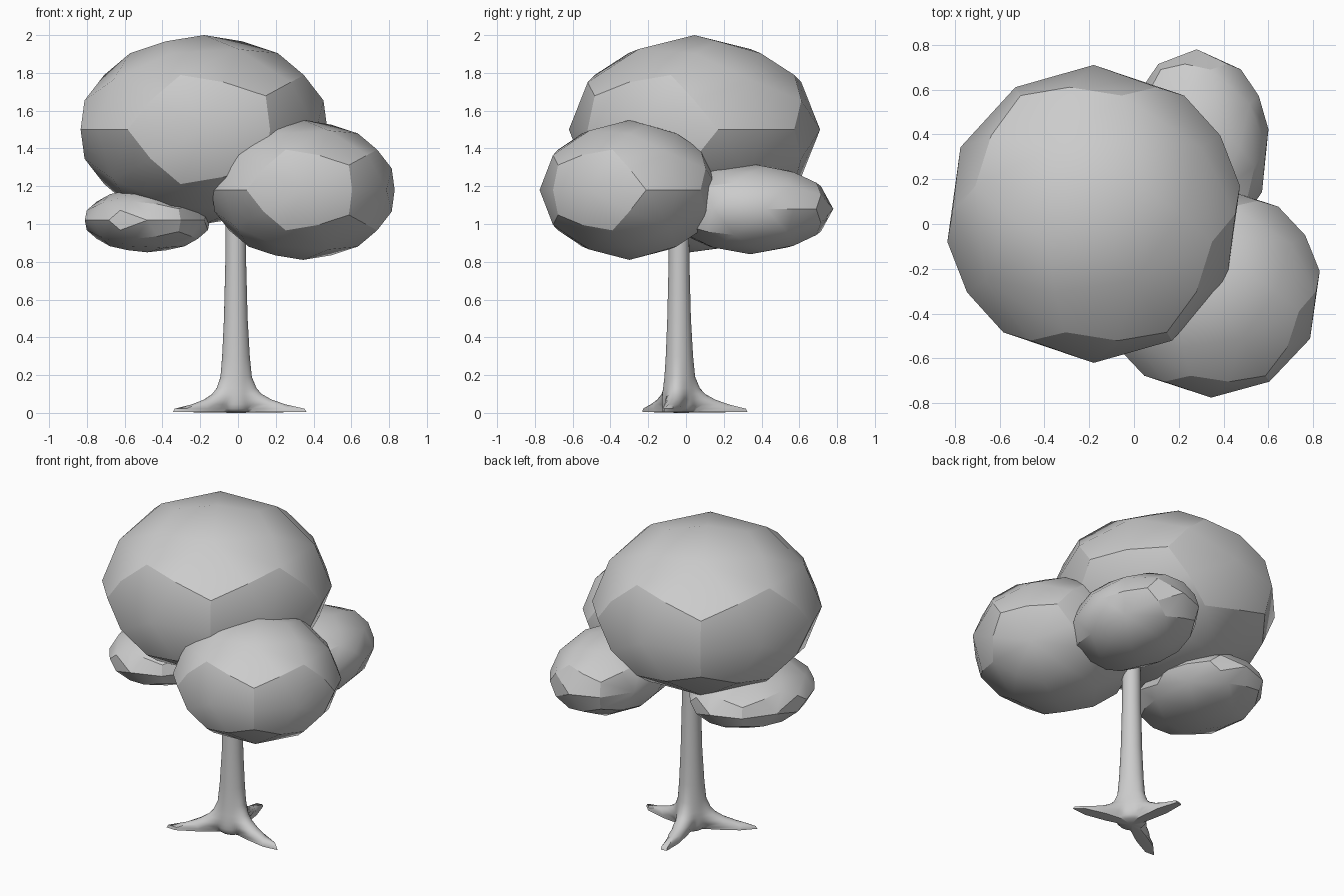
import bpy, bmesh, math
from mathutils import Matrix

if "Cube" in bpy.data.objects:
    bpy.data.objects.remove(bpy.data.objects["Cube"])


def finish(name, bm, angle):
    bmesh.ops.recalc_face_normals(bm, faces=bm.faces)
    me = bpy.data.meshes.new(name)
    bm.to_mesh(me)
    bm.free()
    ob = bpy.data.objects.new(name, me)
    bpy.context.collection.objects.link(ob)
    bpy.ops.object.select_all(action='DESELECT')
    ob.select_set(True)
    bpy.context.view_layer.objects.active = ob
    bpy.ops.object.shade_smooth_by_angle(angle=math.radians(angle))
    return ob


# Leaf clump: icosahedron with split edges and poked faces, pushed to a sphere
def foliage(name, centre, radii):
    bm = bmesh.new()
    bmesh.ops.create_icosphere(bm, subdivisions=1, radius=1)
    for e in list(bm.edges):
        bmesh.utils.edge_split(e, e.verts[0], 0.5)
    bmesh.ops.poke(bm, faces=bm.faces[:])
    for v in bm.verts:
        v.co.normalize()
    turn = Matrix.Rotation(math.pi / 2, 4, 'X')
    size = Matrix.Diagonal((*radii, 1))
    bm.transform(Matrix.Translation(centre) @ size @ turn)
    return finish(name, bm, 30)


foliage("crown_main", (-0.18, 0.045, 1.50), (0.665, 0.665, 0.50))
foliage("crown_front_right", (0.345, -0.30, 1.18), (0.493, 0.475, 0.37))
foliage("crown_left", (-0.48, 0.02, 1.02), (0.337, 0.42, 0.17))
foliage("crown_back_right", (0.28, 0.34, 1.08), (0.326, 0.44, 0.24))

# Trunk with three spreading roots: height, radius between roots, root reach, lobe width
RINGS = [(0.005, 0.070, 0.385, 0.20), (0.022, 0.085, 0.375, 0.20),
         (0.045, 0.090, 0.270, 0.30), (0.070, 0.090, 0.195, 0.40),
         (0.100, 0.088, 0.140, 0.48), (0.130, 0.084, 0.112, 0.50),
         (0.190, 0.077, 0.086, 0.50), (0.300, 0.070, 0.075, 0.50),
         (0.500, 0.062, 0.063, 0.50), (0.800, 0.055, 0.055, 0.50),
         (1.150, 0.052, 0.052, 0.50)]
ROOTS = [math.radians(a) for a in (211, 349, 99)]
N = 60
bm = bmesh.new()
loops = []
for z, r0, reach, w in RINGS:
    loop = []
    for i in range(N):
        a = 2 * math.pi * i / N
        lobe = sum(math.exp(-(math.remainder(a - t, 2 * math.pi) / w) ** 2) for t in ROOTS)
        r = r0 + (reach - r0) * min(lobe, 1)
        loop.append(bm.verts.new((-0.012 + r * math.cos(a), -0.037 + r * math.sin(a), z)))
    loops.append(loop)
for lo, hi in zip(loops, loops[1:]):
    for i in range(N):
        j = (i + 1) % N
        bm.faces.new((lo[i], lo[j], hi[j], hi[i]))
bm.faces.new(loops[-1])
# Underside fan
base = bm.verts.new((-0.012, -0.037, 0))
for i in range(N):
    bm.faces.new((base, loops[0][(i + 1) % N], loops[0][i]))
finish("trunk", bm, 50)
